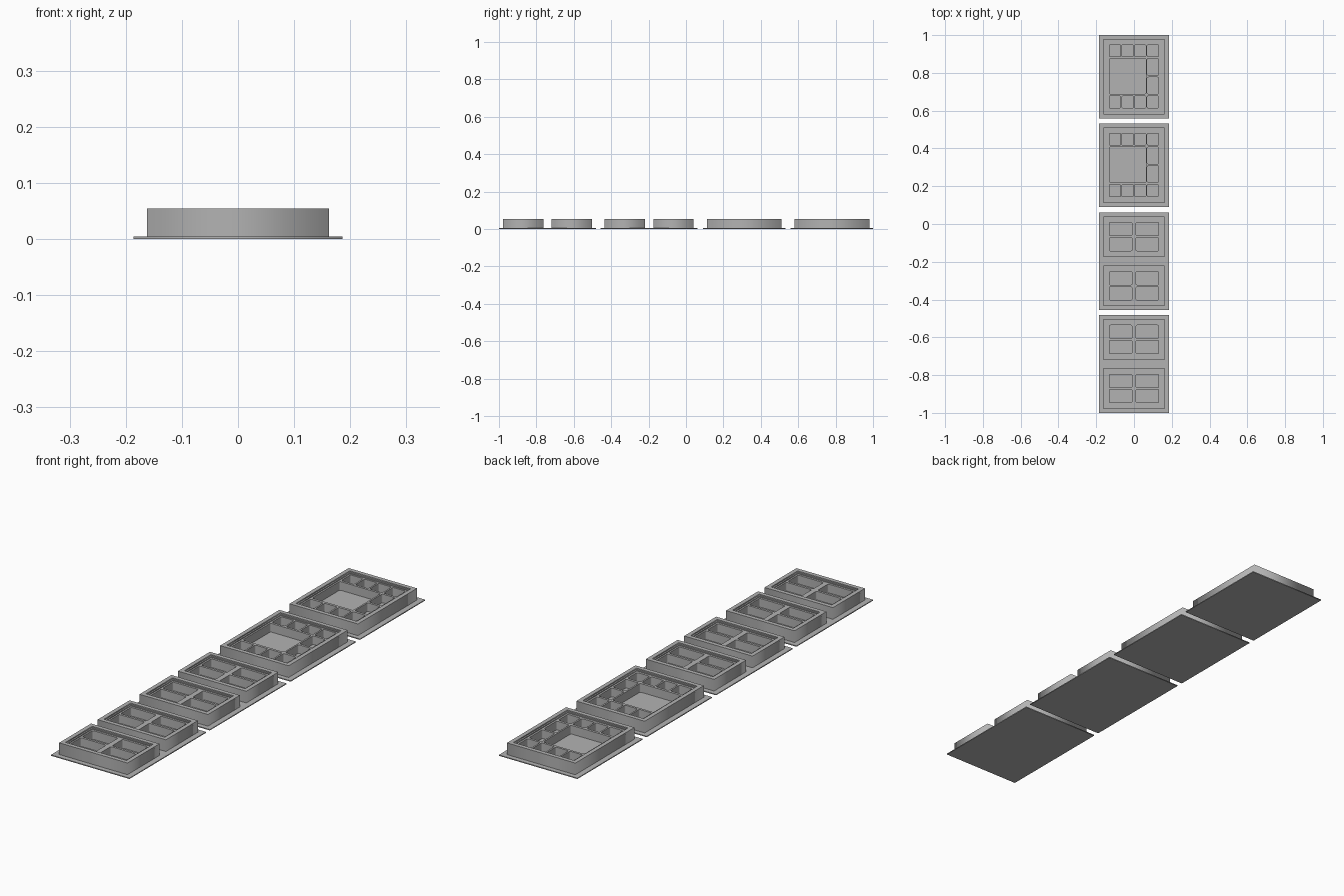
import bpy
import math

default = bpy.data.objects.get("Cube")
if default:
    bpy.data.objects.remove(default, do_unlink=True)

grey = bpy.data.materials.new("plain grey")
grey.use_nodes = True
COLOUR = (0.45, 0.45, 0.45, 1)
grey.diffuse_color = COLOUR
grey.node_tree.nodes["Principled BSDF"].inputs["Base Color"].default_value = COLOUR


def rectangle(x0, x1, y0, y1, radius=0):
    """Outline of a rectangle, optionally with rounded corners."""
    if not radius:
        return [(x0, y0), (x1, y0), (x1, y1), (x0, y1)]
    points = []
    corners = [(x1, y1), (x0, y1), (x0, y0), (x1, y0)]
    for i, (x, y) in enumerate(corners):
        cx = x - math.copysign(radius, x - (x0 + x1) / 2)
        cy = y - math.copysign(radius, y - (y0 + y1) / 2)
        for step in range(5):
            a = math.pi / 2 * (i + step / 4)
            points.append((cx + radius * math.cos(a), cy + radius * math.sin(a)))
    return points


def slab(name, outlines, y, z0, z1):
    """Extrude outlines from z0 to z1; outlines inside the first become holes."""
    curve = bpy.data.curves.new(name, "CURVE")
    curve.dimensions = "2D"
    curve.fill_mode = "BOTH"
    curve.extrude = (z1 - z0) / 2
    for outline in outlines:
        spline = curve.splines.new("POLY")
        spline.points.add(len(outline) - 1)
        for point, (px, py) in zip(spline.points, outline):
            point.co = (px, py, 0, 1)
        spline.use_cyclic_u = True
    helper = bpy.data.objects.new(name + " outline", curve)
    bpy.context.collection.objects.link(helper)
    graph = bpy.context.evaluated_depsgraph_get()
    mesh = bpy.data.meshes.new_from_object(helper.evaluated_get(graph))
    bpy.data.objects.remove(helper, do_unlink=True)
    mesh.materials.clear()
    mesh.materials.append(grey)
    obj = bpy.data.objects.new(name, mesh)
    obj.location = (0, y, (z0 + z1) / 2)
    bpy.context.collection.objects.link(obj)


def centred(half_x, half_y):
    return rectangle(-half_x, half_x, -half_y, half_y)


def tray(name, y, half_y, cells):
    """Box with a raised rim, a stepped ledge and a divided insert."""
    half_x = 0.162
    outer = centred(half_x, half_y)
    rim = centred(half_x - 0.018, half_y - 0.018)
    buried = centred(half_x - 0.015, half_y - 0.015)
    ledge = centred(half_x - 0.024, half_y - 0.024)
    tucked = centred(half_x - 0.022, half_y - 0.022)
    slab(name + "_rim", [outer, rim], y, PLATE, 0.054)
    slab(name + "_ledge", [buried, ledge], y, PLATE, 0.049)
    slab(name + "_dividers", [tucked] + cells, y, PLATE, 0.045)
    slab(name + "_floor", [buried], y, PLATE, 0.008)


PLATE = 0.004
R = 0.006

# Cells of the large tray: a ring of small cells around one big one
large_cells = [rectangle(-0.131, 0.063, -0.091, 0.096, R)]
for i in range(4):
    x = -0.101 + i * 0.067
    for y0, y1 in ((0.106, 0.169), (-0.166, -0.102)):
        large_cells.append(rectangle(x - 0.03, x + 0.03, y0, y1, R))
for y0, y1 in ((0.007, 0.096), (-0.091, -0.003)):
    large_cells.append(rectangle(0.07, 0.13, y0, y1, R))

# Cells of the small tray: two by two
small_cells = [rectangle(min(sx * 0.011, sx * 0.131), max(sx * 0.011, sx * 0.131),
                         min(sy * 0.005, sy * 0.075), max(sy * 0.005, sy * 0.075), R)
               for sx in (-1, 1) for sy in (-1, 1)]

# Two plates with one large tray each
for number, y in enumerate((0.78, 0.311), 1):
    slab(f"large_plate_{number}", [centred(0.186, 0.2205)], y, 0, PLATE)
    tray(f"large_tray_{number}", y, 0.2, large_cells)

# Two plates with a pair of small trays each
for number, y in enumerate((-0.197, -0.741), 1):
    slab(f"small_plate_{number}", [centred(0.186, 0.259)], y, 0, PLATE)
    for side, offset in (("back", 0.13), ("front", -0.13)):
        tray(f"small_tray_{side}_{number}", y + offset, 0.108, small_cells)
